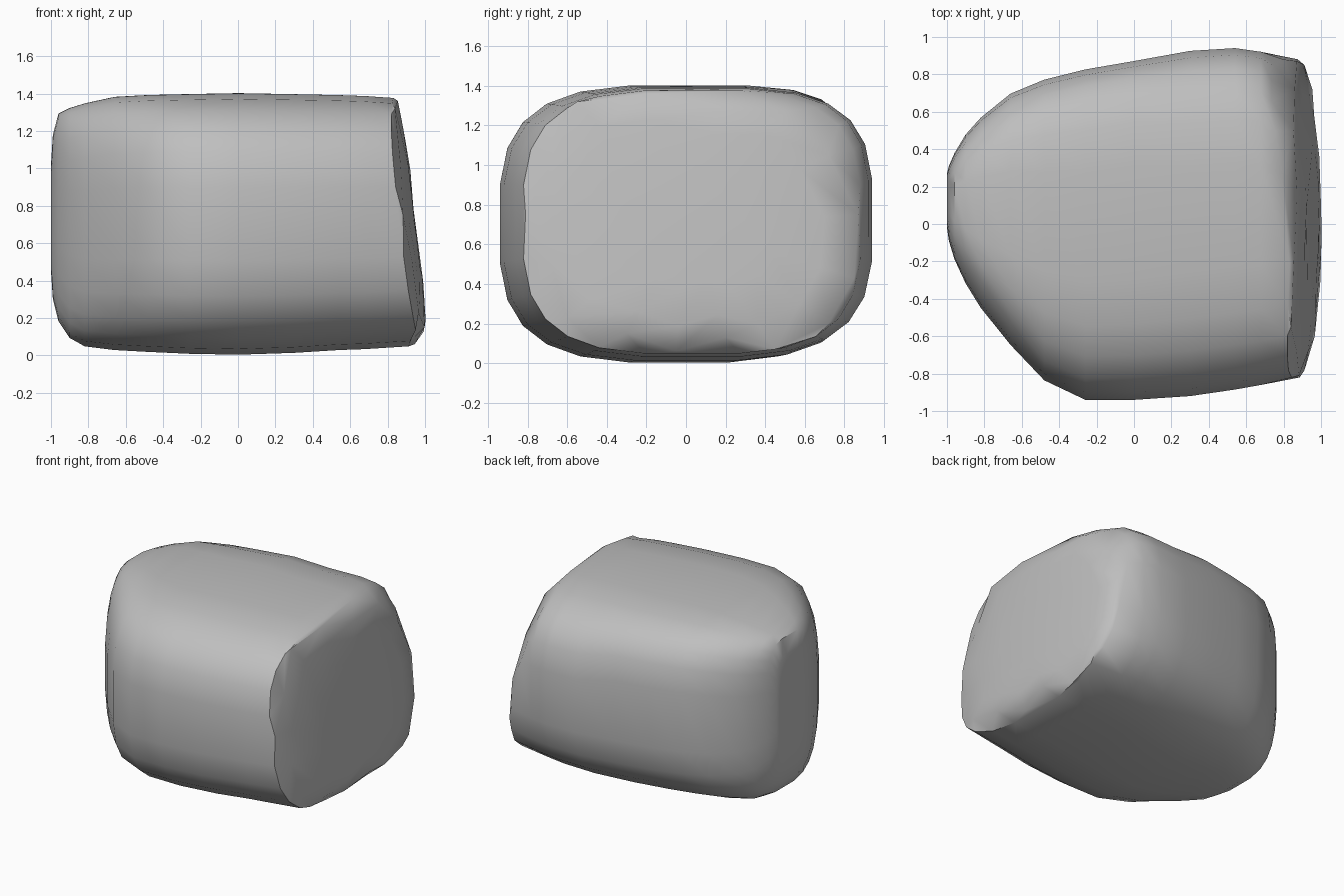
import bpy, bmesh
from math import cos, sin, pi, copysign

cube = bpy.data.objects.get("Cube")
if cube:
    bpy.data.objects.remove(cube)

# Stone grey material
grey = (0.52, 0.52, 0.52, 1)
mat = bpy.data.materials.new("stone grey")
mat.use_nodes = True
mat.diffuse_color = grey
mat.node_tree.nodes["Principled BSDF"].inputs["Base Color"].default_value = grey

# Cross-sections along x: x, front y, back y, bottom z, top z
SECTIONS = [
    (-1.0, -0.02, 0.27, 0.45, 1.02),
    (-0.99, -0.09, 0.31, 0.30, 1.18),
    (-0.96, -0.19, 0.38, 0.18, 1.295),
    (-0.9, -0.32, 0.48, 0.09, 1.325),
    (-0.82, -0.45, 0.57, 0.045, 1.35),
    (-0.66, -0.65, 0.70, 0.025, 1.385),
    (-0.48, -0.84, 0.775, 0.015, 1.395),
    (-0.26, -0.945, 0.83, 0.005, 1.40),
    (0.0, -0.945, 0.875, 0.0, 1.405),
    (0.3, -0.925, 0.93, 0.01, 1.40),
    (0.54, -0.89, 0.945, 0.025, 1.395),
    (0.68, -0.865, 0.925, 0.03, 1.39),
]
RIM = (-0.825, 0.885, 0.045, 1.38)
# Chipped outline of the broken end: y, z
CHIPPED = [
    (0.87, 0.75), (0.72, 1.05), (0.5, 1.27), (0.16, 1.27),
    (-0.2, 1.36), (-0.55, 1.32), (-0.68, 1.02), (-0.81, 0.75),
    (-0.68, 0.5), (-0.6, 0.23), (-0.3, 0.15), (-0.05, 0.06),
    (0.2, 0.13), (0.45, 0.07), (0.72, 0.2), (0.85, 0.43),
]
SIDES = 24


def rounded(t, back_power):
    """Point on a unit rounded square, squarer at the upper back."""
    c, s = cos(t), sin(t)
    power = back_power if c > 0 and s > 0 else 3.2
    return [copysign(abs(v) ** (2 / power), v) for v in (c, s)]


def broken_x(y, z):
    """Slanted, slightly bulging broken face that curls under at the bottom."""
    bulge = 0.03 * (1 - y * y) * (1 - ((z - 0.7) / 0.7) ** 2)
    curl = 0.8 * max(0, 0.14 - z)
    return 0.995 - 0.115 * (z - 0.14) - 0.08 * y * y + bulge - curl


def rim_x(y, z):
    """Body edge behind the broken face, cut back at the upper back corner."""
    return broken_x(y, z) - 0.02 - 0.2 * max(0, y) * max(0, z - 0.7)


def ring(bm, y0, y1, z0, z1, x_at, back_power):
    verts = []
    for i in range(SIDES):
        a, b = rounded(2 * pi * (i + 0.5) / SIDES, back_power)
        y = (y0 + y1) / 2 + a * (y1 - y0) / 2
        z = (z0 + z1) / 2 + b * (z1 - z0) / 2
        verts.append(bm.verts.new((x_at(y, z), y, z)))
    return verts


def chipped_ring(bm, scale):
    points = [(y * scale, 0.7 + (z - 0.7) * scale) for y, z in CHIPPED]
    return [bm.verts.new((broken_x(y, z), y, z)) for y, z in points]


def join(bm, p, q):
    for i in range(len(p)):
        j = (i + 1) % len(p)
        bm.faces.new((p[i], p[j], q[j], q[i]))


def outline(bm, verts):
    """Closed loop of edges through the vertices."""
    pairs = zip(verts, verts[1:] + verts[:1])
    return [bm.edges.get(pair) or bm.edges.new(pair) for pair in pairs]


# Stone body, lofted from the round end to the rim
bm = bmesh.new()
rings = []
for x, *bounds in SECTIONS:
    rings.append(ring(bm, *bounds, lambda y, z: x, 4.2 if x < 0.2 else 3.5))
rings.append(ring(bm, *RIM, rim_x, 3.2))
for p, q in zip(rings, rings[1:]):
    join(bm, p, q)
bm.faces.new(rings[0])

# Broken end with its chipped bevel
chips = [chipped_ring(bm, k) for k in (1.0, 0.8, 0.5)]
for p, q in zip(chips, chips[1:]):
    join(bm, p, q)
bm.faces.new(chips[-1])
bmesh.ops.bridge_loops(bm, edges=outline(bm, rings[-1]) + outline(bm, chips[0]))
bmesh.ops.recalc_face_normals(bm, faces=bm.faces)

mesh = bpy.data.meshes.new("stone")
bm.to_mesh(mesh)
bm.free()
mesh.materials.append(mat)
stone = bpy.data.objects.new("stone", mesh)
bpy.context.collection.objects.link(stone)

# Smooth sides with a sharp broken rim
bpy.ops.object.select_all(action="DESELECT")
stone.select_set(True)
bpy.context.view_layer.objects.active = stone
bpy.ops.object.shade_smooth_by_angle(angle=0.7)
